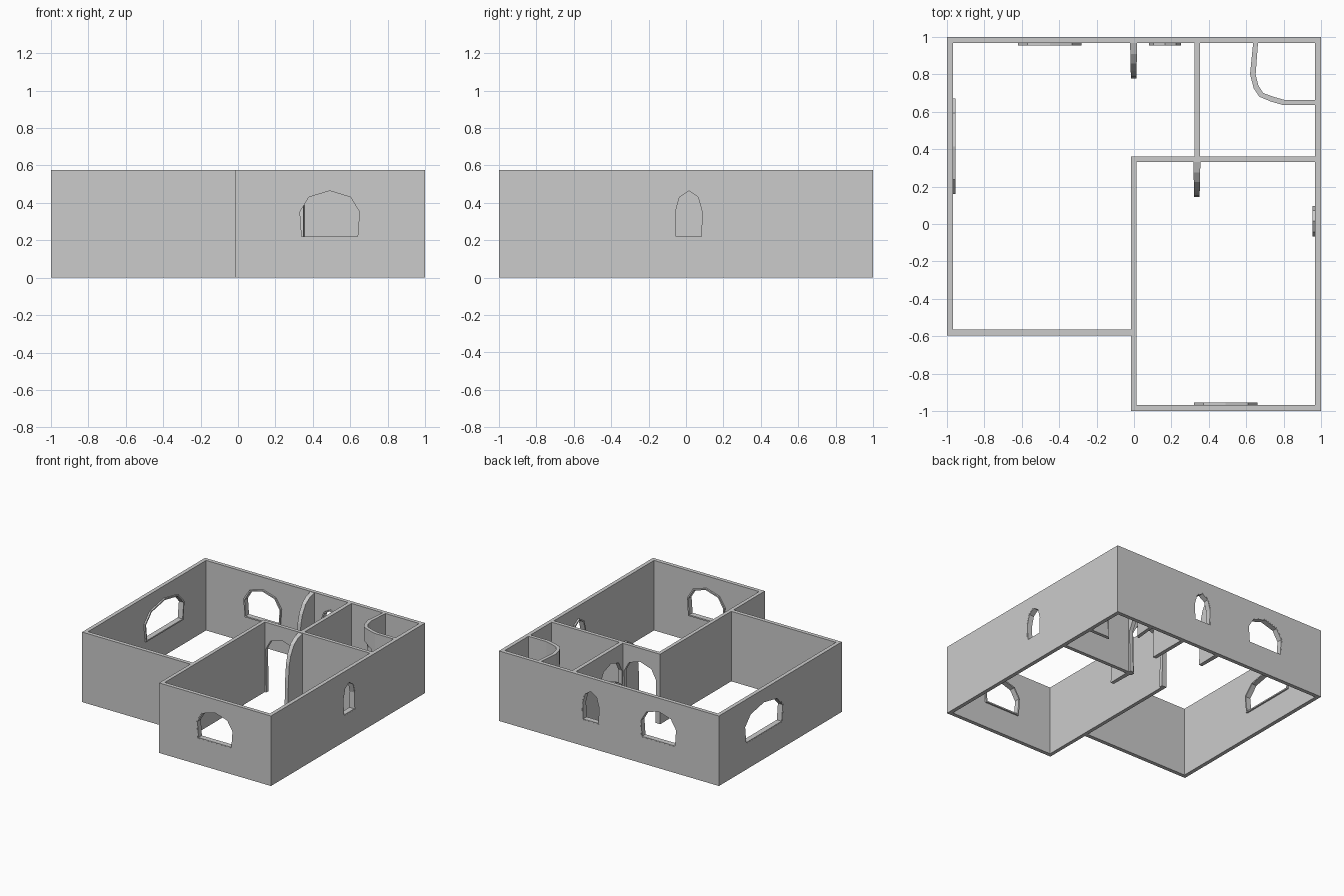
import bpy, bmesh, math
from mathutils import Matrix, Vector

if "Cube" in bpy.data.objects:
    bpy.data.objects.remove(bpy.data.objects["Cube"])

H = 0.575
UP = Matrix.Identity(4)


def stand(x, y, deg):
    """Local (u, v, depth) -> u along wall, v up, depth inward."""
    base = Matrix(((1, 0, 0, 0), (0, 0, 1, 0), (0, 1, 0, 0), (0, 0, 0, 1)))
    return Matrix.Translation((x, y, 0)) @ Matrix.Rotation(math.radians(deg), 4, 'Z') @ base


def prism(name, pts, d0, d1, mat=UP, hole=None):
    """Extrude a flat outline from d0 to d1, optionally with an inner hole outline."""
    bm = bmesh.new()
    loops = []
    for outline in ([pts, hole] if hole else [pts]):
        loops.append([[bm.verts.new(mat @ Vector((u, v, d))) for u, v in outline] for d in (d0, d1)])
    n = len(pts)
    for a, b in loops:
        for i in range(n):
            j = (i + 1) % n
            bm.faces.new((a[i], a[j], b[j], b[i]))
    for k in (0, 1):
        if hole:
            o, h = loops[0][k], loops[1][k]
            for i in range(n):
                j = (i + 1) % n
                bm.faces.new((o[i], o[j], h[j], h[i]))
        else:
            bm.faces.new(loops[0][k])
    bmesh.ops.recalc_face_normals(bm, faces=bm.faces)
    me = bpy.data.meshes.new(name)
    bm.to_mesh(me)
    bm.free()
    ob = bpy.data.objects.new(name, me)
    bpy.context.collection.objects.link(ob)
    return ob


def cut(ob, cutter):
    m = ob.modifiers.new("cut", 'BOOLEAN')
    m.operation = 'DIFFERENCE'
    m.solver = 'EXACT'
    m.object = cutter
    cutter.hide_render = True
    cutter.hide_viewport = True


def arch(w, sill, top, inset=0.0):
    """Seven-sided arched outline."""
    s = w / 2 - inset
    t = top - inset
    b = sill + inset
    h = t - 0.225
    return [(-s * 0.94, b), (s * 0.94, b), (s, 0.225 + h * 0.53), (s * 0.7, 0.225 + h * 0.86),
            (0, t), (-s * 0.7, 0.225 + h * 0.86), (-s, 0.225 + h * 0.53)]


def box(x0, x1, y0, y1):
    return [(x0, y0), (x1, y0), (x1, y1), (x0, y1)]


# Walls: L-shaped block with the rooms hollowed out
walls = prism("walls", [(-1, -.595), (-.017, -.595), (-.017, -1), (1, -1), (1, 1), (-1, 1)], 0, H)
rooms = {
    "living_room": [(-.968, -.563), (-.017, -.563), (-.017, .36), (.322, .36), (.322, .968), (-.968, .968)],
    "front_room": box(.013, .968, -.968, .33),
    "bath_room": box(.354, .968, .36, .968),
}
for name, pts in rooms.items():
    cut(walls, prism(name + "_cutter", pts, -.1, H + .1))

# Windows: opening plus a frame that stands slightly proud inside
windows = [("front", .49, -1, 0, .33), ("right", 1, .015, 90, .155), ("back_large", -.45, 1, 180, .33),
           ("back_small", .165, 1, 180, .16), ("left", -1, .415, -90, .50)]
for name, x, y, deg, w in windows:
    m = stand(x, y, deg)
    cut(walls, prism(name + "_window_cutter", arch(w, .215, .47), -.1, .1, m))
    prism(name + "_window_frame", arch(w + .01, .21, .475), 0.001, .045, m,
          hole=arch(w, .215, .47, .006))

# Arched inner doorways
for name, x, y, deg, w in [("front_room", .165, .345, 0, .29), ("bath_room", .338, .51, 90, .28)]:
    cut(walls, prism(name + "_door_cutter", arch(w, -.1, .465), -.08, .08, stand(x, y, deg)))

# Corner shower: curved partition with a diagonal doorway
outer = [(.637, .97), (.62, .80), (.64, .725), (.67, .68), (.73, .655), (.80, .635), (.97, .635)]
inner = [(.97, .663), (.805, .663), (.745, .68), (.69, .70), (.665, .74), (.65, .80), (.663, .97)]
shower = prism("shower_partition", outer + inner, 0, H)
cut(shower, prism("shower_door_cutter", arch(.23, -.1, .465), -.09, .09, stand(.69, .70, -45)))

# Curved-top buttress fins dividing the open spaces
fin = [(-.01, 0), (.19, 0), (.182, .25), (.17, .38), (.15, .45), (.11, .52), (.06, .555), (-.01, H)]
for name, x, y in [("back_fin", -.002, .968), ("middle_fin", .336, .335)]:
    ob = prism(name, fin, -.019, .019, stand(x, y, -90))
    for v in ob.data.vertices:  # taper toward the tip
        v.co.x = x + (v.co.x - x) * (1 - 1.2 * max(0, y - v.co.y))
